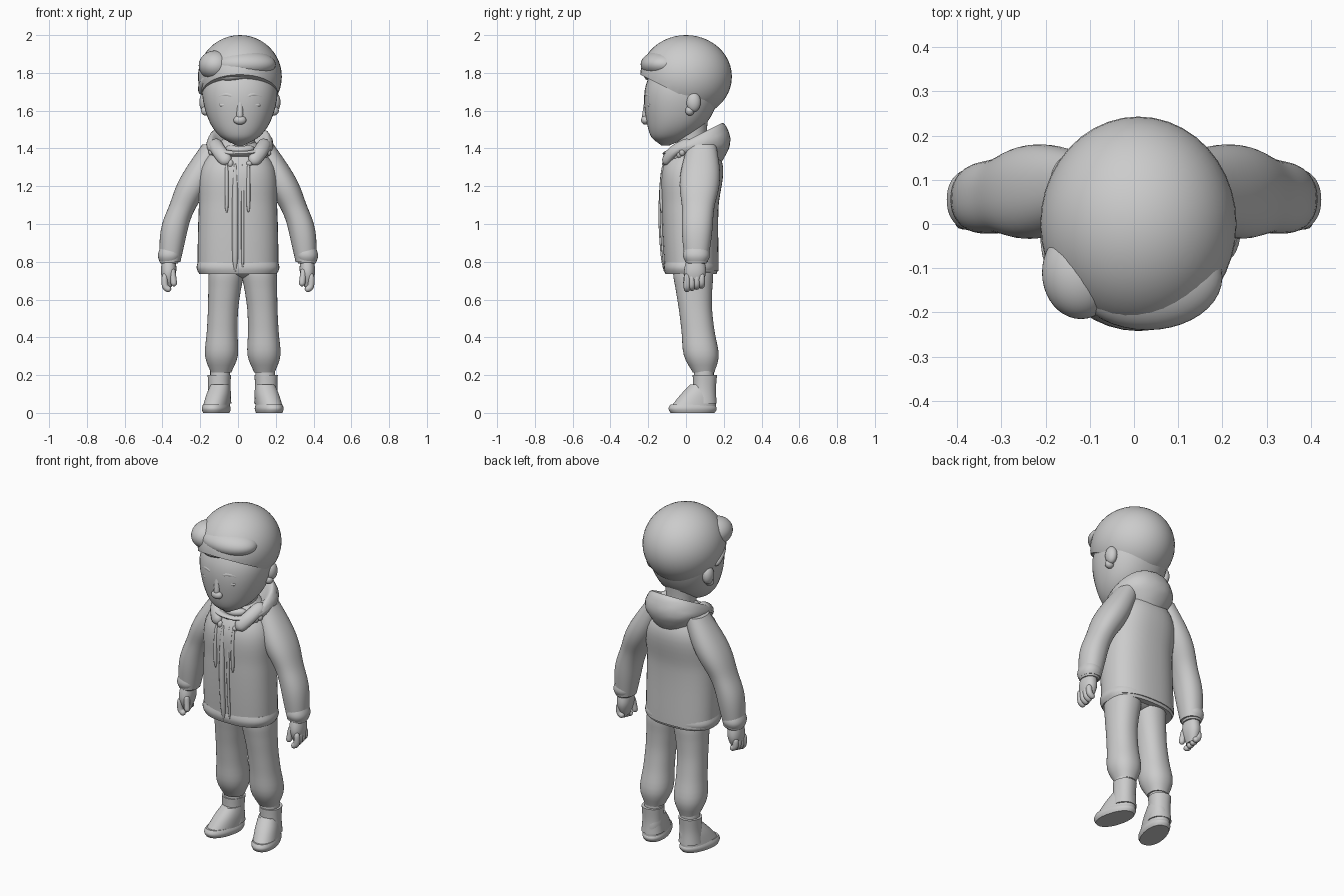
import bpy, bmesh, math, random
from mathutils import Matrix, Vector

random.seed(4)
if "Cube" in bpy.data.objects:
    bpy.data.objects.remove(bpy.data.objects["Cube"], do_unlink=True)

SHADE = 0.6
clay = bpy.data.materials.new("clay grey")
clay.use_nodes = True
clay.diffuse_color = (SHADE, SHADE, SHADE, 1)
shader = clay.node_tree.nodes["Principled BSDF"]
shader.inputs["Base Color"].default_value = clay.diffuse_color
shader.inputs["Roughness"].default_value = 0.8


def finish(name, bm):
    bmesh.ops.recalc_face_normals(bm, faces=bm.faces)
    mesh = bpy.data.meshes.new(name)
    bm.to_mesh(mesh)
    bm.free()
    mesh.materials.append(clay)
    part = bpy.data.objects.new(name, mesh)
    bpy.context.collection.objects.link(part)
    bpy.ops.object.select_all(action="DESELECT")
    part.select_set(True)
    bpy.context.view_layer.objects.active = part
    bpy.ops.object.shade_smooth_by_angle(angle=math.radians(50))


def sample(values, t):
    """Smooth value at fraction t along evenly spaced control values."""
    last = len(values) - 1
    i = min(int(t * last), last - 1)
    t = t * last - i
    before, start, end, after = (Vector(values[max(0, min(last, i + k))]) for k in (-1, 0, 1, 2))
    leave, arrive = (end - before) / 2, (after - start) / 2
    ease = t * t * (3 - 2 * t)
    return start.lerp(end, ease) + leave * t * (1 - t) ** 2 - arrive * t * t * (1 - t)


def number(values, t):
    return sample([(v, 0) for v in values], t).x


def skin(bm, loops):
    for low, high in zip(loops, loops[1:]):
        for k in range(len(low)):
            bm.faces.new((low[k - 1], low[k], high[k], high[k - 1]))
    bm.faces.new(loops[0])
    bm.faces.new(loops[-1])


def loft(name, path, widths, depth=(1, 1), slopes=(0, 0), power=2.2,
         side=1, axis=0.0, turn=0.0, ruffle=0.0, steps=24, sides=40):
    """Stack level rounded sections along a path; depth is the y to x ratio."""
    bm = bmesh.new()
    loops = []
    for step in range(steps + 1):
        t = step / steps
        centre, width = sample(path, t), number(widths, t)
        loop = []
        for k in range(sides):
            a = math.tau * k / sides
            c, s = math.cos(a), math.sin(a)
            size = width * (1 + ruffle * random.uniform(-1, 1))
            x = math.copysign(abs(c) ** (2 / power), c) * size
            y = math.copysign(abs(s) ** (2 / power), s) * size * number(depth, t)
            loop.append(bm.verts.new(centre + Vector((x, y, y * number(slopes, t)))))
        loops.append(loop)
    skin(bm, loops)
    bmesh.ops.rotate(bm, cent=path[0], matrix=Matrix.Rotation(turn, 3, "Z"), verts=bm.verts)
    for v in bm.verts:
        v.co.x = axis + side * v.co.x
    finish(name, bm)


def tube(name, points, radius, flat=1.0, steps=16, sides=12):
    """Rounded strand through the points, narrowing at both ends."""
    bm = bmesh.new()
    centres = [sample(points, k / steps) for k in range(steps + 1)]
    loops = []
    for i, centre in enumerate(centres):
        along = centres[min(i + 1, steps)] - centres[max(i - 1, 0)]
        across = along.cross(Vector((0, 1, 0.01))).normalized()
        out = along.normalized().cross(across) * flat
        size = radius * max(0.25, 1 - abs(2 * i / steps - 1) ** 6)
        angles = [math.tau * k / sides for k in range(sides)]
        loops.append([bm.verts.new(centre + size * (across * math.cos(a) + out * math.sin(a)))
                      for a in angles])
    skin(bm, loops)
    finish(name, bm)


def arch(name, half, y, z, radius, lift=0.01, sweep=0.02):
    """Strand centred on the head whose ends rise and curve backwards."""
    ends = [(MID + s * half, y + sweep, z + lift) for s in (-1, 1)]
    tube(name, [ends[0], (MID, y, z), ends[1]], radius)


def ball(name, centre, size, cut_normal=None):
    bm = bmesh.new()
    bmesh.ops.create_uvsphere(bm, u_segments=40, v_segments=24, radius=1)
    bm.transform(Matrix.Translation(centre) @ Matrix.Diagonal((*size, 1)))
    if cut_normal:
        cut = bmesh.ops.bisect_plane(bm, geom=[*bm.verts, *bm.edges, *bm.faces],
                                     plane_co=(0, 0, 1.67), plane_no=cut_normal, clear_inner=True)
        rim = [e for e in cut["geom_cut"] if isinstance(e, bmesh.types.BMEdge)]
        bmesh.ops.contextual_create(bm, geom=rim)
    finish(name, bm)


MID = 0.01  # the head sits slightly off the centre line

# Head and neck
loft("face", [(MID, -.11, 1.415), (MID, -.045, 1.55), (MID, 0, 1.85)], [.02, .105, .165, .2, .16])
loft("neck", [(MID, .04, 1.3), (MID, .02, 1.6)], [.08, .08, .1])

# Hair cap cut along a hairline that falls towards the nape, with swept volume in front
ball("hair_cap", (MID, 0, 1.78), (.222, .243, .22), cut_normal=(0, .5, 1))
ball("hair_tuft", (-.12, -.11, 1.84), (.088, .105, .078))
ball("hair_sweep", (.03, -.12, 1.845), (.17, .12, .075))
tube("hair_fringe", [(-.15, -.13, 1.8), (-.05, -.2, 1.79), (.11, -.175, 1.8), (.2, -.02, 1.7)], .03, flat=.7)
tube("hair_sideburn", [(-.15, -.13, 1.79), (-.185, -.07, 1.74), (-.19, 0, 1.69)], .022)

# Facial features
ball("nose_tip", (MID, -.215, 1.55), (.034, .023, .024))
tube("nose_bridge", [(MID, -.2, 1.67), (MID, -.218, 1.55)], .018)
arch("upper_lip", half=.065, y=-.185, z=1.495, radius=.01)
arch("lower_lip", half=.045, y=-.173, z=1.47, radius=.012)

# Jacket body with a banded hem
loft("jacket_body", [(0, .03, .75), (0, .022, 1.1), (0, .05, 1.45)], [.213, .213, .207, .197, .08],
     depth=(.67, .73, .9), power=2.4)
loft("jacket_hem", [(0, .026, .735), (0, .026, .8)], [.205, .219, .212], depth=(.66, .66), power=2.5)

# Hood lying on the shoulders, with a rolled fur rim
loft("hood", [(MID, .09, 1.3), (MID, .06, 1.4), (MID, .04, 1.46), (MID, .04, 1.4)],
     [.08, .175, .15, .09], slopes=(0, .2, .5, .4), ruffle=.01)
arch("shirt_collar", half=.075, y=-.07, z=1.39, radius=.022, sweep=.03)

# Front fastening and drawstrings
for name, x, low, radius in (("zip_placket", -.015, .75, .016), ("placket_edge", .025, .75, .008),
                             ("right_drawstring", -.06, 1.06, .01), ("left_drawstring", .055, 1.06, .01)):
    top = 1.32
    tube(name, [(x, -.113 if low < 1 else -.128, low), (x, -.13, (low + top) / 2), (x, -.118, top)], radius)

# Paired parts, built for the left and mirrored to the right
for side, label in ((1, "left_"), (-1, "right_")):
    def face_point(x, y, z):
        return (MID + side * x, y, z)

    # Eyes, brows and ears
    ball(label + "eye", face_point(.075, -.188, 1.63), (.036, .018, .014))
    tube(label + "brow", [face_point(.025, -.208, 1.67), face_point(.07, -.2, 1.685),
                          face_point(.125, -.172, 1.67)], .013)
    ball(label + "ear", face_point(.185, .04, 1.645), (.03, .038, .052))
    ball(label + "ear_lobe", face_point(.18, .02, 1.6), (.026, .024, .026))

    # Fur lapels with ragged clumps
    tube(label + "fur_lapel", [face_point(.14, .03, 1.44), face_point(.11, -.065, 1.385),
                               face_point(.06, -.115, 1.32)], .038, flat=.7)
    for k in range(7):
        t = k / 6
        clump = Vector(face_point(.15, -.02, 1.38)) - Vector((side * .1, .09, .06)) * t
        ball(f"{label}fur_clump_{k}", clump, (.016, .016, random.uniform(.014, .022)))

    # Sleeve and cuff
    loft(label + "sleeve", [(.13, .085, 1.42), (.25, .07, 1.18), (.33, .06, 1), (.36, .055, .8)],
         [.06, .087, .073, .07, .055], depth=(1.25, 1.1), side=side)
    loft(label + "cuff", [(.36, .055, .87), (.365, .055, .79)], [.055, .061, .045],
         depth=(1.15, 1.15), side=side)

    # Hand with curled fingers
    loft(label + "palm", [(.365, .05, .82), (.37, .045, .67)], [.034, .04, .02], depth=(1.3, 1.6), side=side)
    for k in range(4):
        y, tip = .005 + k * .026, .65 + k * .006
        tube(f"{label}finger_{k}", [(side * .388, y, .74), (side * .385, y, tip + .02),
                                    (side * .355, y, tip)], .017)
    tube(label + "thumb", [(side * .35, .01, .765), (side * .337, 0, .67)], .017)

    # Trousers gathered at the ankle, then the boot with its toe turned out
    pair = dict(side=side, axis=.025)
    loft(label + "trouser_leg", [(.08, .035, .8), (.104, .05, .55), (.115, .093, .215)],
         [.08, .093, .086, .08, .081, .087, .055], depth=(1.15, 1.05), **pair)
    boot = dict(turn=math.radians(14), **pair)
    loft(label + "boot_sole", [(.14, .035, 0), (.14, .035, .045)], [.064, .07, .064],
         depth=(1.85, 1.85), **boot)
    loft(label + "boot_upper", [(.14, .038, .03), (.13, .09, .15)], [.066, .062, .05],
         depth=(1.85, 1.3), **boot)
    loft(label + "boot_shaft", [(.125, .095, .05), (.125, .1, .2)], [.064, .058, .061],
         depth=(1.05, 1.05), **boot)
    loft(label + "ankle", [(.12, .095, .17), (.12, .095, .25)], [.052, .052], **pair)

ball("trouser_seat", (.02, .035, .765), (.15, .11, .055))
